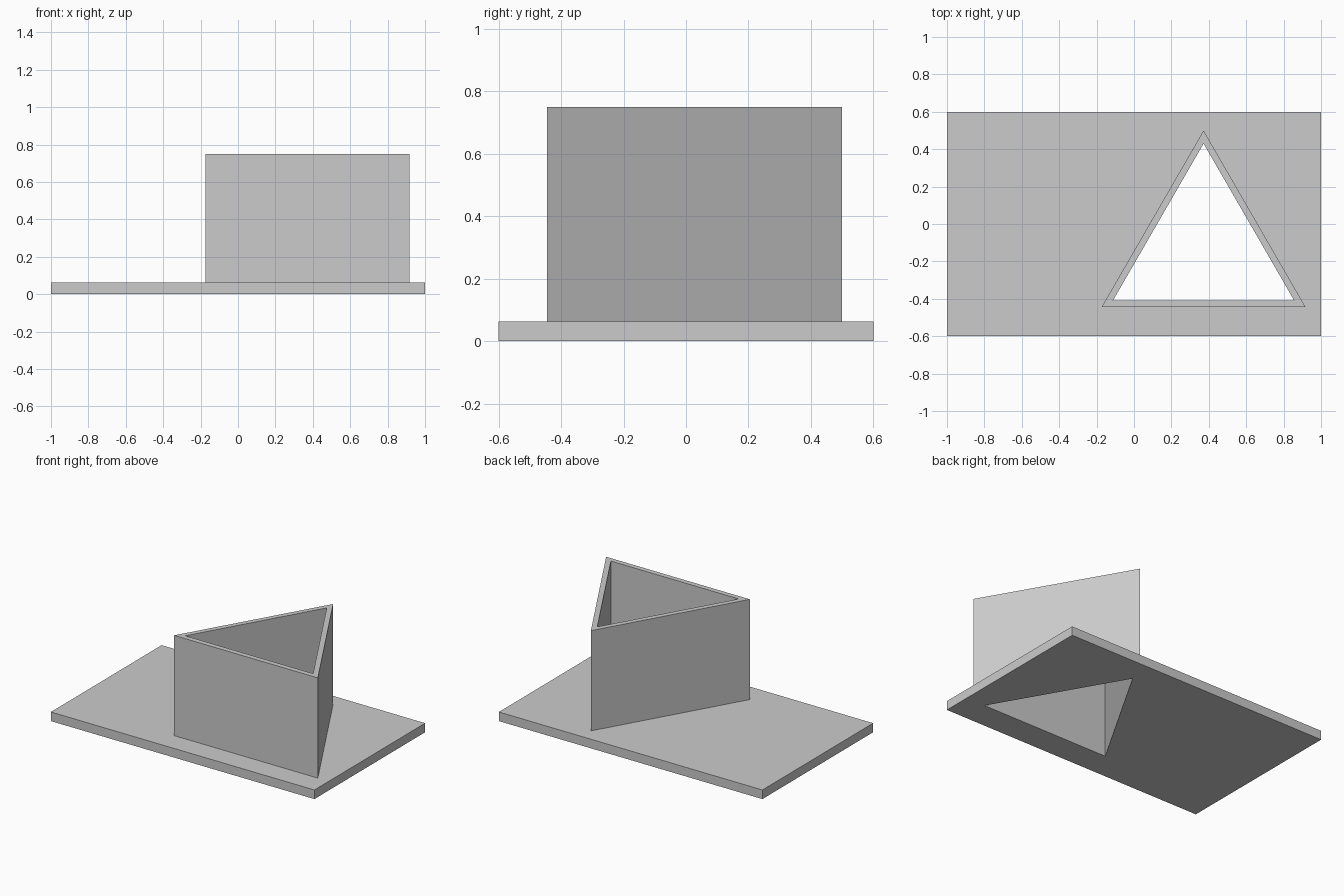
import bpy

cube = bpy.data.objects.get("Cube")
if cube:
    bpy.data.objects.remove(cube, do_unlink=True)

PLATE_TOP, TOP = 0.0625, 0.75
CENTRE = (0.372, -0.13)

grey = bpy.data.materials.new("plain grey")
grey.use_nodes = True
colour = (0.6, 0.6, 0.6, 1)
grey.diffuse_color = colour
grey.node_tree.nodes["Principled BSDF"].inputs["Base Color"].default_value = colour


def triangle_prism(name, radius, low, high):
    """Upright three-sided prism with one corner pointing to the back."""
    bpy.ops.mesh.primitive_cylinder_add(
        vertices=3, radius=radius, depth=high - low,
        location=(*CENTRE, (low + high) / 2))
    prism = bpy.context.object
    prism.name = name
    prism.data.materials.append(grey)
    return prism


# Flat rectangular base plate
bpy.ops.mesh.primitive_cube_add(size=1, location=(0, 0, PLATE_TOP / 2))
plate = bpy.context.object
plate.name = "base_plate"
plate.scale = (2, 1.2, PLATE_TOP)
bpy.ops.object.transform_apply(location=False, rotation=False, scale=True)
plate.data.materials.append(grey)

# Triangular tube standing on the plate
tube = triangle_prism("triangular_tube", 0.63, PLATE_TOP, TOP)

# Triangular bore through both the tube and the plate
bore = triangle_prism("bore_cutter", 0.56, -0.2, TOP + 0.2)
bore.hide_render = True
bore.hide_set(True)
for part in (plate, tube):
    cut = part.modifiers.new("bore", "BOOLEAN")
    cut.operation = "DIFFERENCE"
    cut.solver = "EXACT"
    cut.object = bore
